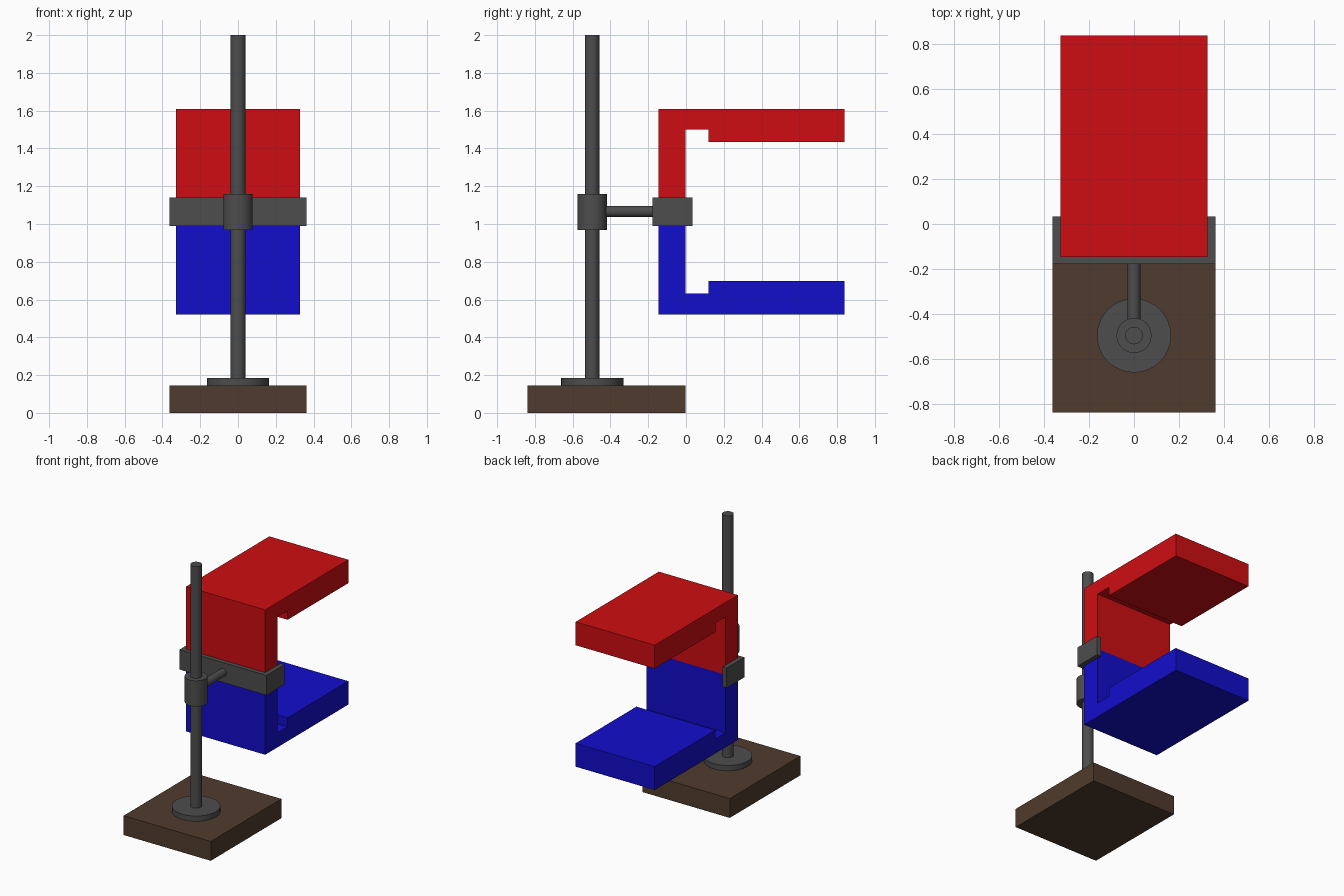
import bpy, bmesh
from mathutils import Vector

if "Cube" in bpy.data.objects:
    bpy.data.objects.remove(bpy.data.objects["Cube"])


def material(name, rgb):
    m = bpy.data.materials.new(name)
    m.diffuse_color = (*rgb, 1)
    m.use_nodes = True
    m.node_tree.nodes["Principled BSDF"].inputs["Base Color"].default_value = m.diffuse_color
    return m


RED = material("red_paint", (0.62, 0.004, 0.006))
BLUE = material("blue_paint", (0.006, 0.004, 0.6))
WOOD = material("dark_wood", (0.08, 0.044, 0.026))
METAL = material("dark_metal", (0.075, 0.075, 0.075))


def prism(name, profile, direction, mat):
    """Extrude a closed flat profile along a direction vector."""
    bm = bmesh.new()
    face = bm.faces.new([bm.verts.new(p) for p in profile])
    geom = bmesh.ops.extrude_face_region(bm, geom=[face])["geom"]
    verts = [v for v in geom if isinstance(v, bmesh.types.BMVert)]
    bmesh.ops.translate(bm, verts=verts, vec=direction)
    bmesh.ops.recalc_face_normals(bm, faces=bm.faces)
    mesh = bpy.data.meshes.new(name)
    bm.to_mesh(mesh)
    bm.free()
    obj = bpy.data.objects.new(name, mesh)
    bpy.context.collection.objects.link(obj)
    mesh.materials.append(mat)
    return obj


def rod(name, start, end, radius, mat=METAL):
    """Smooth-sided cylinder between two points."""
    a, b = Vector(start), Vector(end)
    bpy.ops.mesh.primitive_cylinder_add(vertices=32, radius=radius,
                                        depth=(b - a).length, location=(a + b) / 2)
    obj = bpy.context.object
    obj.name = name
    obj.rotation_euler = (b - a).to_track_quat('Z', 'Y').to_euler()
    obj.data.materials.append(mat)
    bpy.ops.object.shade_smooth_by_angle()
    return obj


MID_Z = 1.066   # height of the magnet's split line
ROD_Y = -0.497  # stand rod position

# Wooden base block
prism("base", [(-0.362, -0.84, 0), (0.362, -0.84, 0), (0.362, -0.003, 0), (-0.362, -0.003, 0)],
      (0, 0, 0.145), WOOD)

# Stand: foot disc, upright rod, sliding collar and clamp arm
rod("foot_disc", (0, ROD_Y, 0.145), (0, ROD_Y, 0.185), 0.165)
rod("upright_rod", (0, ROD_Y, 0.145), (0, ROD_Y, 2.0), 0.039)
rod("collar", (0, ROD_Y, 0.967), (0, ROD_Y, 1.16), 0.078)
rod("clamp_arm", (0, ROD_Y + 0.04, MID_Z), (0, -0.17, MID_Z), 0.029)

# U-shaped clamp gripping the magnet's back
clamp = [(-0.362, -0.178), (0.362, -0.178), (0.362, 0.034), (0.328, 0.034),
         (0.328, -0.146), (-0.328, -0.146), (-0.328, 0.034), (-0.362, 0.034)]
prism("clamp", [(x, y, 0.99) for x, y in clamp], (0, 0, 0.149), METAL)

# Magnet halves: one (y, height from split) profile, mirrored below
half = [(-0.146, 0), (-0.146, 0.544), (0.84, 0.544), (0.84, 0.368),
        (0.12, 0.368), (0.12, 0.435), (-0.002, 0.435), (-0.002, 0)]
for name, sign, mat in (("magnet_upper_half", 1, RED), ("magnet_lower_half", -1, BLUE)):
    prism(name, [(-0.328, y, MID_Z + sign * h) for y, h in half], (0.656, 0, 0), mat)
